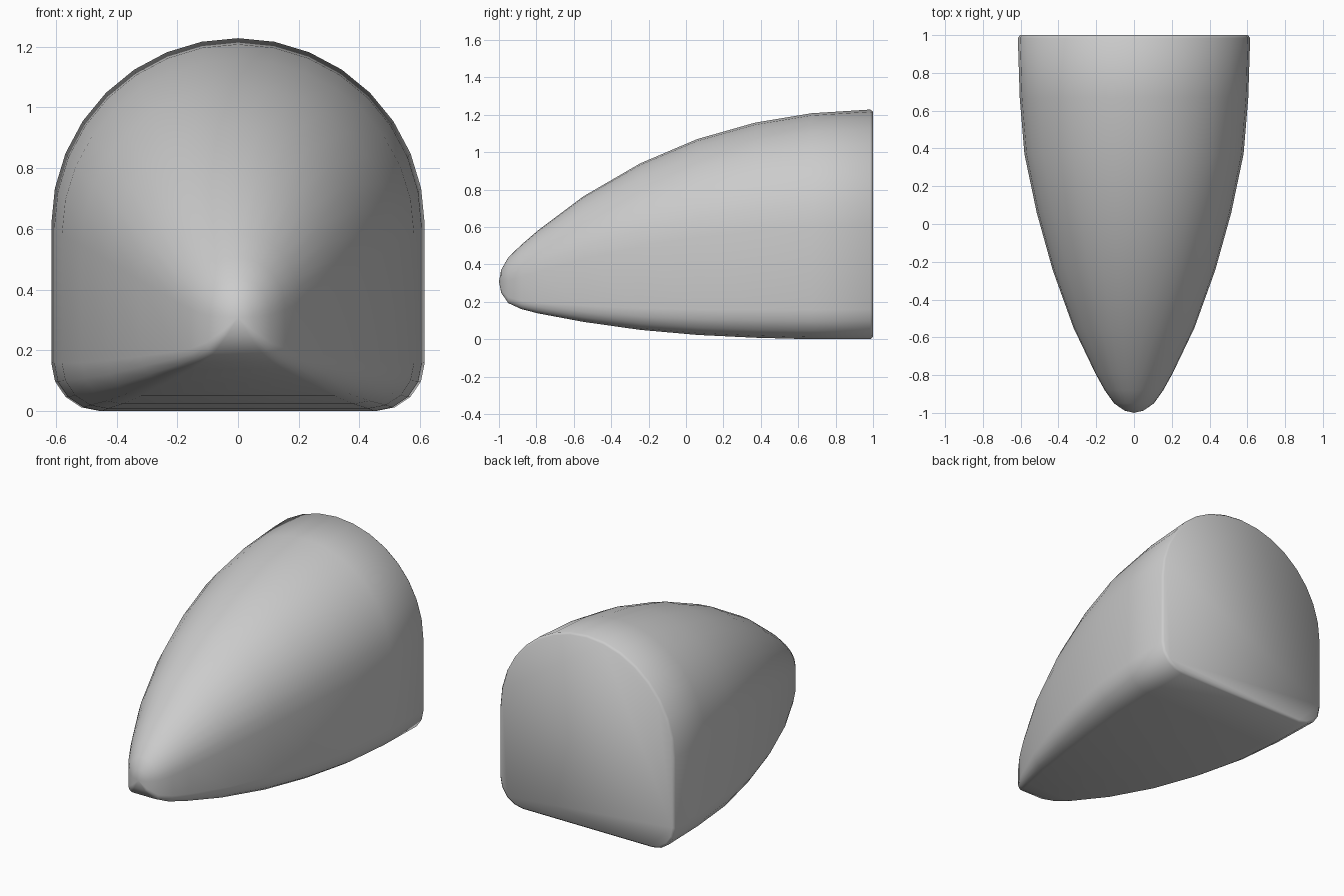
import bpy, bmesh
from math import sin, cos, pi

if "Cube" in bpy.data.objects:
    bpy.data.objects.remove(bpy.data.objects["Cube"])

# Stations along the body: y, half width, bottom z, top z
STATIONS = [
    (1.0, 0.603, 0.014, 1.218), (0.985, 0.615, 0.002, 1.23),
    (0.67, 0.605, 0.002, 1.21), (0.37, 0.58, 0.01, 1.16),
    (0.06, 0.515, 0.025, 1.072), (-0.245, 0.43, 0.052, 0.942),
    (-0.55, 0.32, 0.095, 0.765), (-0.79, 0.205, 0.14, 0.585),
    (-0.88, 0.155, 0.163, 0.507), (-0.95, 0.105, 0.195, 0.44),
    (-0.988, 0.05, 0.25, 0.373),
]


def arch_section(corner=0.26):
    """Unit outline (x -1..1, z 0..1): round arch on a rounded-corner base."""
    right = []
    for i in range(4):                       # bottom corner
        a = -pi / 2 + i * pi / 8
        right.append((1 - corner + corner * cos(a), (corner + corner * sin(a)) / 2))
    right += [(1, corner / 2)]
    for i in range(8):                       # arch, lower end up to the crown
        a = i * pi / 16
        right.append((cos(a), 0.5 + sin(a) / 2))
    left = [(-x, z) for x, z in reversed(right)]
    return right + [(0, 1)] + left


bm = bmesh.new()
outline = arch_section()
rings = [[bm.verts.new((x * w, y, lo + z * (hi - lo))) for x, z in outline]
         for y, w, lo, hi in STATIONS]
n = len(outline)

# Skin between stations
for a, b in zip(rings, rings[1:]):
    for i in range(n):
        j = (i + 1) % n
        bm.faces.new((a[i], a[j], b[j], b[i]))

# Flat back and pointed nose
bm.faces.new(rings[0])
tip = bm.verts.new((0, -1, 0.31))
for i in range(n):
    bm.faces.new((rings[-1][i], rings[-1][(i + 1) % n], tip))

# Sit exactly on the ground
low = min(v.co.z for v in bm.verts)
for v in bm.verts:
    v.co.z -= low
bmesh.ops.recalc_face_normals(bm, faces=bm.faces)
for f in bm.faces:
    f.smooth = True

mesh = bpy.data.meshes.new("nose_body")
bm.to_mesh(mesh)
bm.free()
body = bpy.data.objects.new("nose_body", mesh)
bpy.context.collection.objects.link(body)
